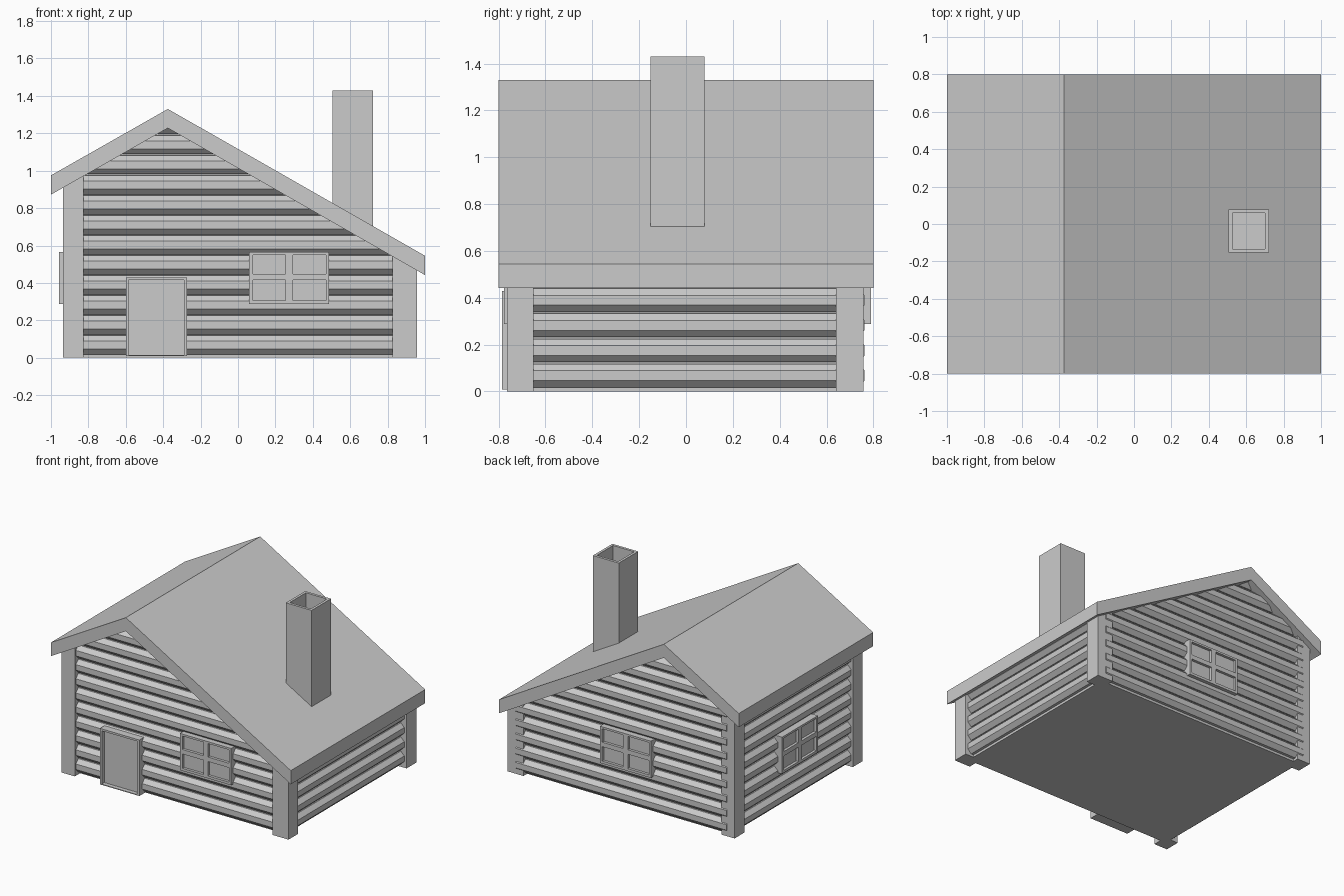
import bpy, bmesh, math
from mathutils import Matrix

if "Cube" in bpy.data.objects:
    bpy.data.objects.remove(bpy.data.objects["Cube"])

RIDGE_X, SLOPE = -0.375, 0.57


def finish(name, bm, matrix=None):
    bmesh.ops.recalc_face_normals(bm, faces=bm.faces)
    me = bpy.data.meshes.new(name)
    bm.to_mesh(me)
    bm.free()
    ob = bpy.data.objects.new(name, me)
    bpy.context.collection.objects.link(ob)
    if matrix:
        ob.matrix_world = matrix
    return ob


def loft(bm, a, b):
    """Closed solid between two matching outlines."""
    va, vb = [bm.verts.new(p) for p in a], [bm.verts.new(p) for p in b]
    n = len(va)
    for i in range(n):
        bm.faces.new((va[i], va[(i + 1) % n], vb[(i + 1) % n], vb[i]))
    bm.faces.new(va)
    bm.faces.new(vb)


def prism(name, profile, y0, y1):
    """Extrude an x-z profile along y."""
    bm = bmesh.new()
    loft(bm, [(x, y0, z) for x, z in profile], [(x, y1, z) for x, z in profile])
    return finish(name, bm)


def under_roof(x, inside=0.04):
    return 1.228 + inside - SLOPE * abs(x - RIDGE_X)


# Roof
prism("roof", [(-1, 0.975), (RIDGE_X, 1.33), (1, 0.545),
               (1, 0.442), (RIDGE_X, 1.228), (-1, 0.872)], -0.8, 0.8)

# Wall core with floor
XL, XR, YF, YB = -0.872, 0.888, -0.702, 0.713
prism("wall_core", [(XL, 0), (XR, 0), (XR, under_roof(XR)),
                    (RIDGE_X, under_roof(RIDGE_X)), (XL, under_roof(XL))], YF, YB)

# Corner posts
for side, x0, x1 in (("left", -0.935, -0.825), ("right", 0.825, 0.957)):
    for end, y0, y1 in (("front", -0.765, -0.65), ("back", 0.64, 0.757)):
        prism(f"{end}_{side}_post", [(x0, 0), (x1, 0), (x1, under_roof(x1)),
                                     (x0, under_roof(x0))], y0, y1)

# Octagonal wall logs
APO, PITCH, FIRST = 0.05, 0.107, 0.068
R = APO / math.cos(math.pi / 8)
OCT = [(R * math.cos(a), R * math.sin(a))
       for a in (math.pi / 8 + i * math.pi / 4 for i in range(8))]

for name, y in (("front_logs", YF), ("back_logs", YB)):
    bm = bmesh.new()
    for i in range(12):
        zc = FIRST + i * PITCH
        left, right = [], []
        for d, h in OCT:
            z = zc + h
            reach = max(0.01, (under_roof(RIDGE_X) - z) / SLOPE)
            left.append((max(XL, RIDGE_X - reach), y + d, z))
            right.append((min(XR, RIDGE_X + reach), y + d, z))
        loft(bm, left, right)
    finish(name, bm)

for name, x, count in (("left_logs", XL, 9), ("right_logs", XR, 5)):
    bm = bmesh.new()
    for i in range(count):
        zc = FIRST + i * PITCH
        loft(bm, [(x + d, YF, zc + h) for d, h in OCT],
             [(x + d, YB, zc + h) for d, h in OCT])
    finish(name, bm)


def framed(name, us, zs, recess, matrix):
    """Frame with openings in the odd grid cells, plus a recessed panel; faces -y."""
    bm = bmesh.new()
    grid = [[bm.verts.new((u, 0, z)) for z in zs] for u in us]
    for i in range(len(us) - 1):
        for j in range(len(zs) - 1):
            if not (i % 2 and j % 2):
                bm.faces.new((grid[i][j], grid[i + 1][j],
                              grid[i + 1][j + 1], grid[i][j + 1]))
    ret = bmesh.ops.extrude_face_region(bm, geom=bm.faces[:], use_keep_orig=True)
    bmesh.ops.translate(bm, vec=(0, 0.09, 0),
                        verts=[e for e in ret["geom"] if isinstance(e, bmesh.types.BMVert)])
    finish(name + "_frame", bm, matrix)
    bm = bmesh.new()
    u0, u1, z0, z1 = us[0] + 0.008, us[-1] - 0.008, zs[0] + 0.004, zs[-1] - 0.008
    rect = [(u0, z0), (u1, z0), (u1, z1), (u0, z1)]
    loft(bm, [(u, recess, z) for u, z in rect], [(u, 0.085, z) for u, z in rect])
    finish(name + "_panel", bm, matrix)


# Door
framed("door", [-0.6, -0.585, -0.29, -0.272], [0.008, 0.014, 0.415, 0.43], 0.031,
       Matrix.Translation((0, -0.786, 0)))

# Four-pane windows on front, back and left walls
WU = [-0.213, -0.193, -0.018, 0.02, 0.197, 0.213]
WZ = [0.288, 0.307, 0.415, 0.449, 0.55, 0.565]
for name, loc, turn in (("front_window", (0.273, -0.776, 0), 0),
                        ("back_window", (-0.048, 0.79, 0), math.pi),
                        ("left_window", (-0.957, 0.01, 0), -math.pi / 2)):
    framed(name, WU, WZ, 0.02, Matrix.Translation(loc) @ Matrix.Rotation(turn, 4, 'Z'))

# Hollow chimney
bm = bmesh.new()
bmesh.ops.create_cube(bm, size=1, matrix=Matrix.Translation((0.613, -0.037, 1.015))
                      @ Matrix.Diagonal((0.215, 0.231, 0.83, 1)))
top = max(bm.faces, key=lambda f: f.calc_center_median().z)
bmesh.ops.inset_region(bm, faces=[top], thickness=0.028)
flue = bmesh.ops.extrude_discrete_faces(bm, faces=[top])["faces"][0]
bmesh.ops.translate(bm, vec=(0, 0, -0.3), verts=flue.verts)
finish("chimney", bm)
